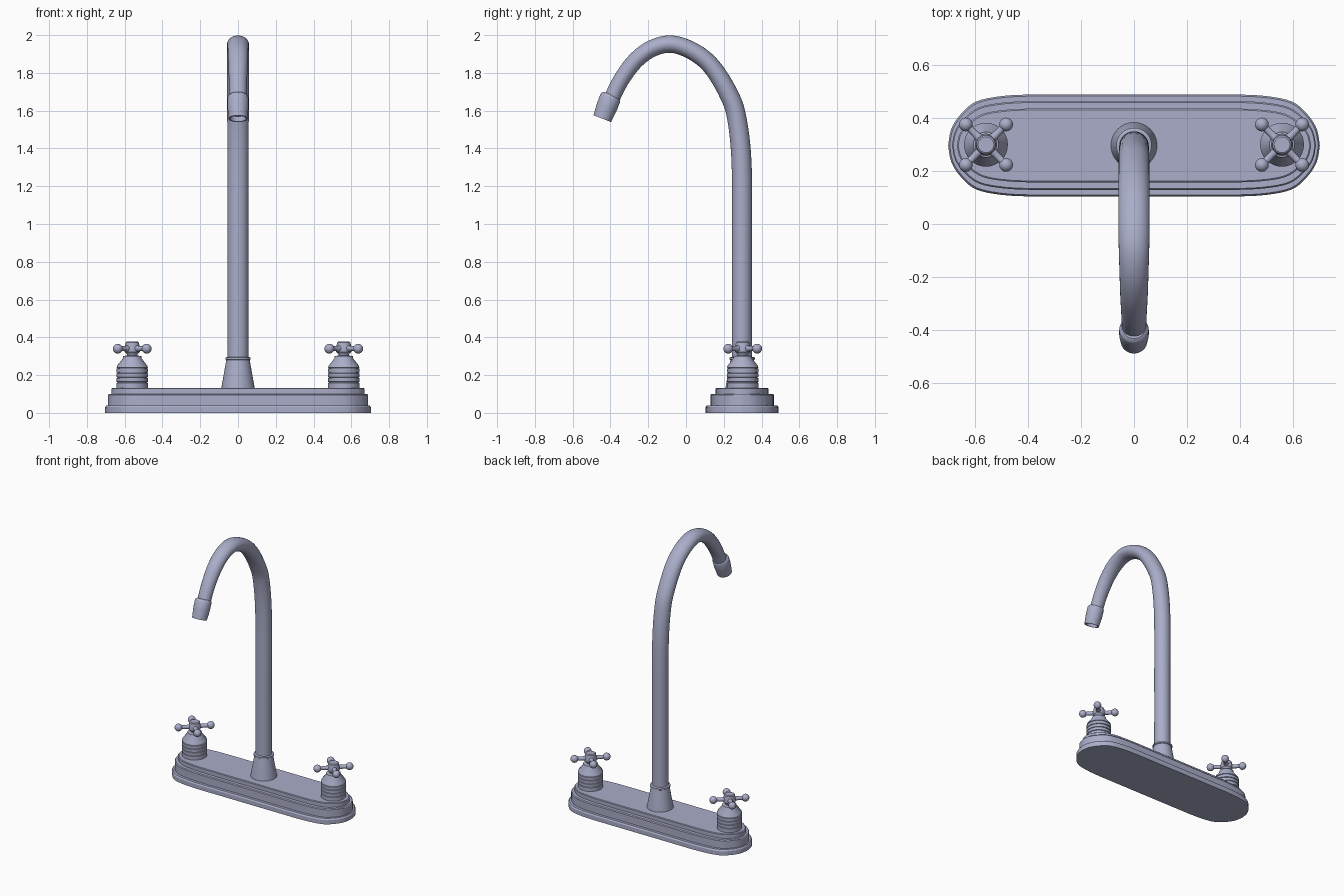
import bpy, bmesh, math
from mathutils import Vector, Matrix

if "Cube" in bpy.data.objects:
    bpy.data.objects.remove(bpy.data.objects["Cube"])

metal = bpy.data.materials.new("blue_grey_metal")
metal.use_nodes = True
COLOUR = (0.40, 0.42, 0.58, 1)
metal.diffuse_color = COLOUR
metal.node_tree.nodes["Principled BSDF"].inputs["Base Color"].default_value = COLOUR

CENTRE_Y = 0.297
PLATE_TOP = 0.132


def finish(name, bm, angle=35):
    bmesh.ops.recalc_face_normals(bm, faces=bm.faces)
    mesh = bpy.data.meshes.new(name)
    bm.to_mesh(mesh)
    bm.free()
    mesh.materials.append(metal)
    obj = bpy.data.objects.new(name, mesh)
    bpy.context.collection.objects.link(obj)
    bpy.ops.object.select_all(action="DESELECT")
    obj.select_set(True)
    bpy.context.view_layer.objects.active = obj
    bpy.ops.object.shade_smooth_by_angle(angle=math.radians(angle))
    return obj


def loft(bm, rings):
    """Skin a list of closed point rings and cap both ends."""
    loops = [[bm.verts.new(p) for p in ring] for ring in rings]
    n = len(loops[0])
    for a, b in zip(loops, loops[1:]):
        for i in range(n):
            j = (i + 1) % n
            bm.faces.new((a[i], a[j], b[j], b[i]))
    bm.faces.new(loops[0][::-1])
    bm.faces.new(loops[-1])


def lathe(bm, profile, matrix, sides=32):
    """Revolve (radius, height) pairs around the local z axis."""
    turn = [2 * math.pi * i / sides for i in range(sides)]
    loft(bm, [[matrix @ Vector((r * math.cos(t), r * math.sin(t), z)) for t in turn]
              for r, z in profile])


def aim(origin, direction):
    rotation = Vector(direction).to_track_quat("Z", "Y").to_matrix().to_4x4()
    return Matrix.Translation(origin) @ rotation


def smooth_path(points, steps=6):
    """Catmull-Rom samples through points of any dimension."""
    pts = [Vector(p) for p in points]
    out = []
    for i in range(len(pts) - 1):
        p0, p1, p2 = pts[max(i - 1, 0)], pts[i], pts[i + 1]
        p3 = pts[min(i + 2, len(pts) - 1)]
        for s in range(steps):
            t = s / steps
            out.append(p1 + (p2 - p0) * (t / 2)
                       + (p0 * 2 - p1 * 5 + p2 * 4 - p3) * (t * t / 2)
                       + (p1 * 3 - p0 - p2 * 3 + p3) * (t ** 3 / 2))
    return out + [pts[-1]]


# Stepped deck plate with rounded ends
corner = smooth_path([(0.703, 0), (0.692, 0.06), (0.66, 0.113), (0.6, 0.165),
                      (0.5, 0.187), (0.39, 0.193)], 4)
half = corner + [Vector((-p.x, p.y)) for p in reversed(corner)]
outline = half + [Vector((p.x, -p.y)) for p in reversed(half[1:-1])]
tiers = [(0, 0, 0), (0, 0, 0.03), (0.006, 0.006, 0.04), (0.015, 0.025, 0.04),
         (0.015, 0.025, 0.095), (0.019, 0.03, 0.101), (0.033, 0.053, 0.101),
         (0.033, 0.053, 0.128), (0.038, 0.058, PLATE_TOP)]
bm = bmesh.new()
loft(bm, [[(p.x * (1 - dx / 0.703), CENTRE_Y + p.y * (1 - dy / 0.193), z)
           for p in outline] for dx, dy, z in tiers])
finish("deck_plate", bm, 30)

# Flared spout base with collar
bm = bmesh.new()
lathe(bm, [(0.088, 0.125), (0.086, 0.145), (0.062, 0.28), (0.067, 0.283),
           (0.067, 0.293), (0.054, 0.297)], Matrix.Translation((0, CENTRE_Y, 0)))
finish("spout_base", bm)

# Gooseneck: y, z, half width, half thickness
neck = [(0.296, 0.28, 0.055, 0.053), (0.296, 0.8, 0.055, 0.053),
        (0.295, 1.3, 0.056, 0.053), (0.269, 1.56, 0.057, 0.051),
        (0.225, 1.69, 0.058, 0.050), (0.137, 1.832, 0.059, 0.048),
        (0.04, 1.912, 0.059, 0.047), (-0.075, 1.952, 0.058, 0.046),
        (-0.18, 1.929, 0.055, 0.045), (-0.27, 1.862, 0.052, 0.044),
        (-0.345, 1.76, 0.048, 0.043), (-0.397, 1.655, 0.046, 0.042)]
path = smooth_path(neck)
rings = []
for i, (y, z, wide, thick) in enumerate(path):
    before, after = path[max(i - 1, 0)], path[min(i + 1, len(path) - 1)]
    along = Vector((0, after[0] - before[0], after[1] - before[1])).normalized()
    across = along.cross(Vector((1, 0, 0)))
    rings.append([Vector((wide * math.cos(a), y, z)) + across * thick * math.sin(a)
                  for a in (2 * math.pi * k / 28 for k in range(28))])
bm = bmesh.new()
loft(bm, rings)
finish("gooseneck", bm)

# Nozzle with a recessed outlet
bm = bmesh.new()
lathe(bm, [(0.042, -0.008), (0.052, 0), (0.056, 0.01), (0.056, 0.06), (0.05, 0.128),
           (0.042, 0.128), (0.04, 0.1)],
      aim((0, -0.397, 1.677), (0, -0.36, -0.93)))
finish("nozzle", bm)

# Taps: ribbed body, shoulder, hub and four ball-ended arms
body = [(0.083, 0.128)]
for k in range(4):
    z = 0.14 + k * 0.025
    body += [(0.083, z), (0.083, z + 0.019), (0.078, z + 0.021), (0.078, z + 0.023)]
body += [(0.083, 0.24), (0.08, 0.25), (0.05, 0.288), (0.048, 0.3), (0.03, 0.304)]
hub = [(0.026, 0.3), (0.028, 0.31), (0.04, 0.322), (0.042, 0.34), (0.038, 0.356),
       (0.036, 0.372), (0.03, 0.377)]
arm = [(0.02, 0.02), (0.014, 0.05), (0.013, 0.09), (0.016, 0.1)]
for side, x in (("left", 0.56), ("right", -0.56)):
    place = Matrix.Translation((x, CENTRE_Y + 0.003, 0))
    bm = bmesh.new()
    lathe(bm, body, place)
    finish(side + "_tap_body", bm)
    bm = bmesh.new()
    lathe(bm, hub, place, 24)
    for k in range(4):
        a = math.pi * (0.25 + k / 2)
        out = Vector((math.cos(a), math.sin(a), 0))
        middle = Vector((x, CENTRE_Y + 0.003, 0.34))
        lathe(bm, arm, aim(middle, out), 14)
        bmesh.ops.create_uvsphere(bm, u_segments=16, v_segments=10, radius=0.026,
                                  matrix=Matrix.Translation(middle + out * 0.108))
    finish(side + "_tap_handle", bm)
